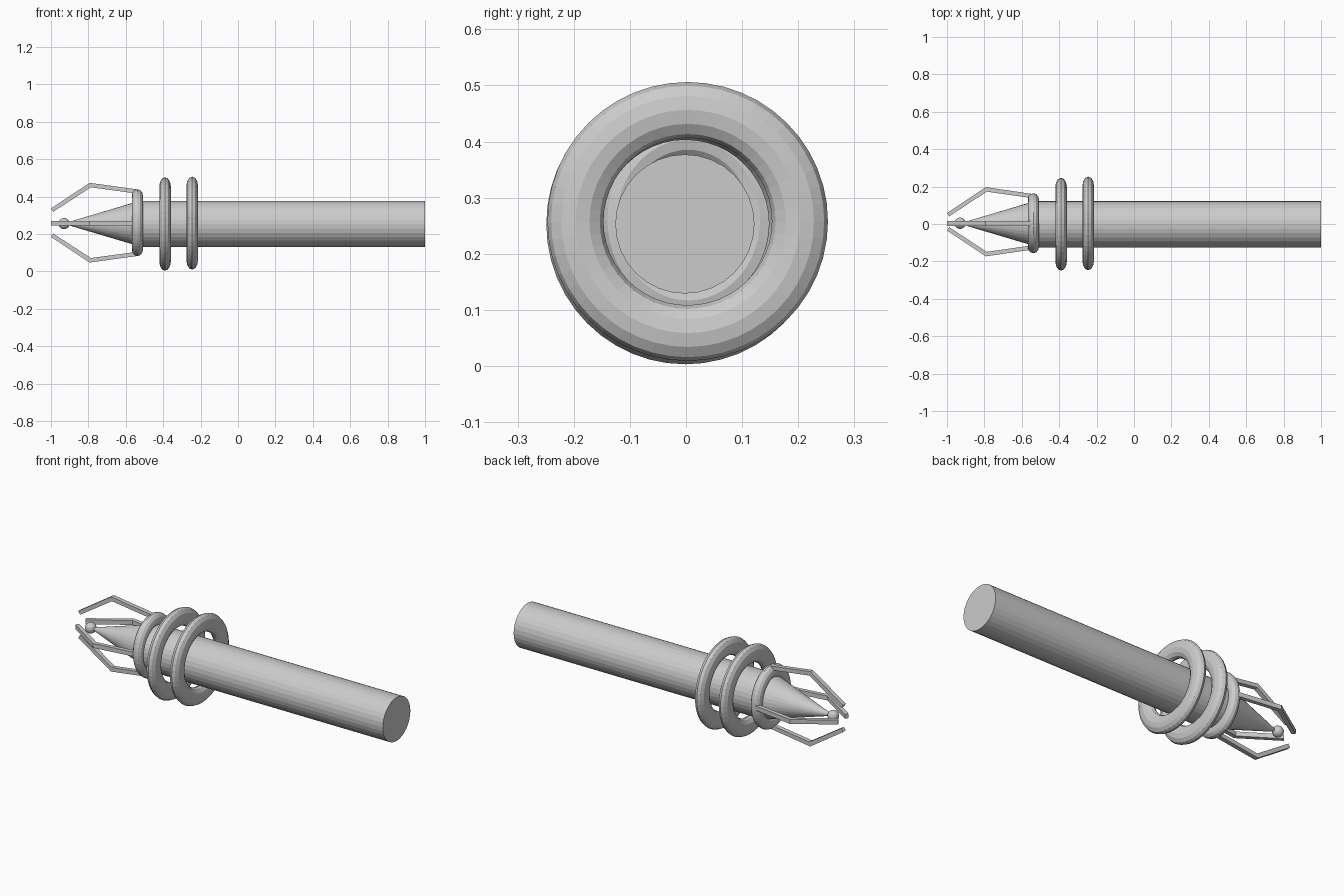
import bpy, bmesh
from math import pi, cos, sin
from mathutils import Matrix, Vector

if "Cube" in bpy.data.objects:
    bpy.data.objects.remove(bpy.data.objects["Cube"])

CZ = 0.253  # height of the long axis
ALONG_X = Matrix.Rotation(pi / 2, 4, 'Y')


def finish(name, bm):
    bmesh.ops.recalc_face_normals(bm, faces=bm.faces)
    mesh = bpy.data.meshes.new(name)
    bm.to_mesh(mesh)
    bm.free()
    ob = bpy.data.objects.new(name, mesh)
    bpy.context.collection.objects.link(ob)
    return ob


def cone(name, x0, x1, r0, r1, y=0.0, z=CZ):
    bm = bmesh.new()
    bmesh.ops.create_cone(bm, cap_ends=True, segments=32, radius1=r0, radius2=r1,
                          depth=x1 - x0,
                          matrix=Matrix.Translation(((x0 + x1) / 2, y, z)) @ ALONG_X)
    return finish(name, bm)


def ring(name, x, y, z, ry, rz, half_width):
    # Torus around x; ry and rz are outer radii, the hole is 0.6 of them
    bm = bmesh.new()
    n, m = 48, 12
    loops = []
    for i in range(n):
        a = 2 * pi * i / n
        loop = []
        for j in range(m):
            b = 2 * pi * j / m
            r = 0.8 + 0.2 * cos(b)
            loop.append(bm.verts.new((x + half_width * sin(b),
                                      y + ry * r * cos(a), z + rz * r * sin(a))))
        loops.append(loop)
    for i in range(n):
        p, q = loops[i], loops[(i + 1) % n]
        for j in range(m):
            k = (j + 1) % m
            bm.faces.new((p[j], p[k], q[k], q[j]))
    return finish(name, bm)


def prong(name, angle, radii, y=0.012, z=0.26):
    # Bent square bar: start in the collar, elbow outward, tip inward
    bm = bmesh.new()
    xs = (-0.54, -0.79, -0.994)
    normals = ((0.002, 0.011), (-0.003, 0.012), (-0.006, 0.009))
    rows = []
    for x, r, (nx, nr) in zip(xs, radii, normals):
        rows.append([bm.verts.new((x + s * nx, w * 0.0125, r + s * nr))
                     for s, w in ((1, 1), (1, -1), (-1, -1), (-1, 1))])
    for p, q in zip(rows, rows[1:]):
        for j in range(4):
            k = (j + 1) % 4
            bm.faces.new((p[j], p[k], q[k], q[j]))
    bm.faces.new(rows[0])
    bm.faces.new(rows[-1])
    bm.transform(Matrix.Translation((0, y, z)) @ Matrix.Rotation(angle, 4, 'X'))
    return finish(name, bm)


# Handle and pointed nose
cone("handle", -0.545, 1.0, 0.124, 0.124, y=-0.002)
cone("nose_cone", -0.935, -0.525, 0.0, 0.122, y=0.002, z=0.255)

# Rings around the handle and the collar holding the prongs
ring("rear_ring", -0.245, 0.003, 0.2575, 0.25, 0.2485, 0.031)
ring("middle_ring", -0.39, -0.001, 0.253, 0.248, 0.25, 0.031)
ring("collar_ring", -0.538, 0.004, 0.26, 0.16, 0.179, 0.03)

# Four prongs
vertical = (0.167, 0.201, 0.067)
sideways = (0.137, 0.173, 0.038)
for i, name in enumerate(("top", "left", "bottom", "right")):
    prong("prong_" + name, i * pi / 2, sideways if i % 2 else vertical,
          z=0.257 if i % 2 else 0.26, y=0.012 if i % 2 else 0.003)

# Ball at the tip
bm = bmesh.new()
bmesh.ops.create_uvsphere(bm, u_segments=24, v_segments=12, radius=0.03,
                          matrix=Matrix.Translation((-0.93, 0.004, 0.255)))
finish("tip_ball", bm)
